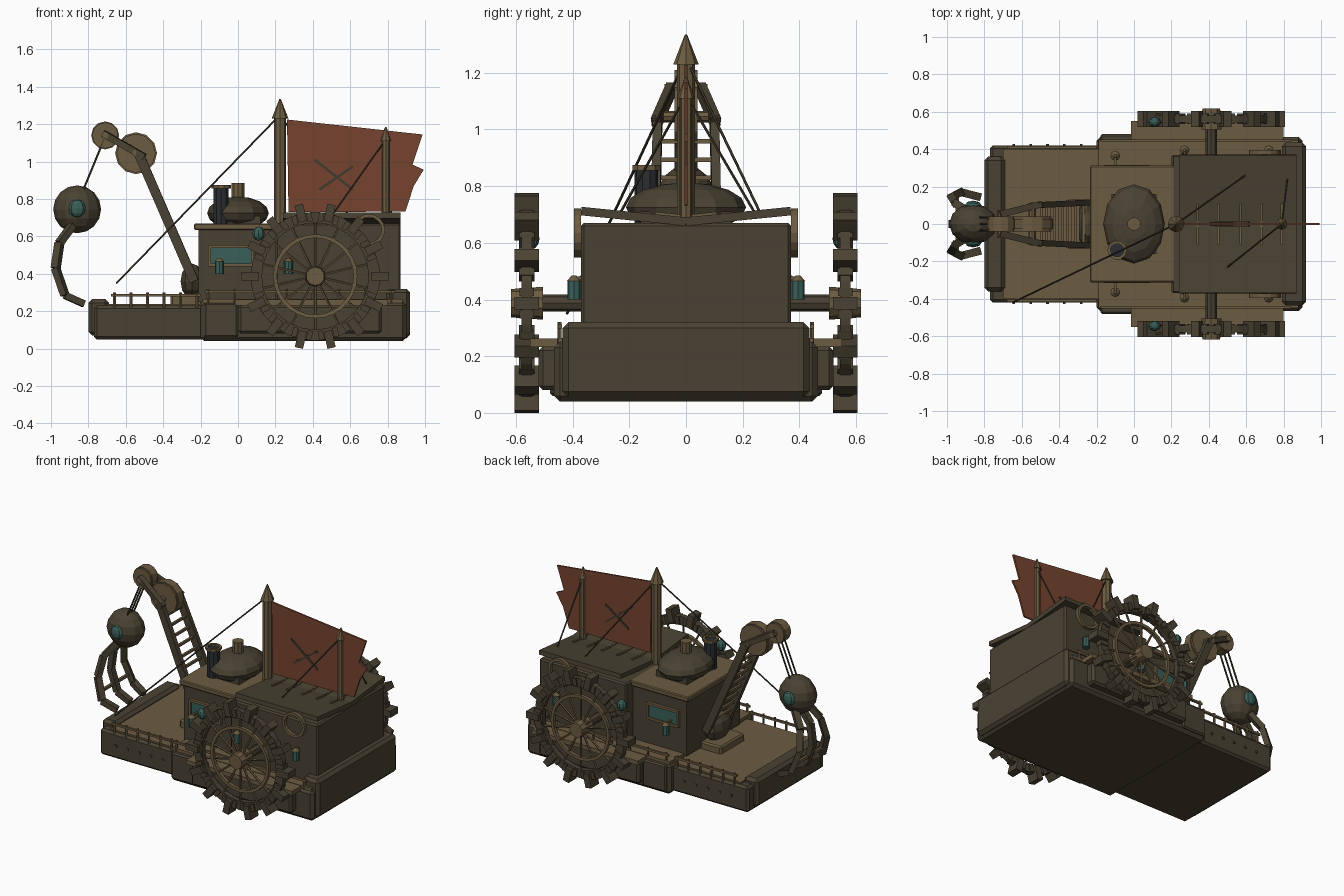
import bpy, bmesh, math
from mathutils import Vector, Matrix

if "Cube" in bpy.data.objects:
    bpy.data.objects.remove(bpy.data.objects["Cube"])

def material(name, c):
    m = bpy.data.materials.new(name)
    m.diffuse_color = (*c, 1)
    m.use_nodes = True
    m.node_tree.nodes["Principled BSDF"].inputs["Base Color"].default_value = m.diffuse_color
    return m

DARK = material("dark_plate", (0.068, 0.055, 0.033))
TAN = material("tan_brass", (0.150, 0.106, 0.053))
RUST = material("rust_cloth", (0.180, 0.056, 0.028))
TEAL = material("teal_glass", (0.042, 0.117, 0.100))
IRON = material("black_iron", (0.024, 0.027, 0.032))
ROPE = material("dark_rope", (0.055, 0.042, 0.026))

def finish(name, bm, mat, loc=(0, 0, 0), rot=None, bevel=0):
    bmesh.ops.recalc_face_normals(bm, faces=bm.faces)
    me = bpy.data.meshes.new(name)
    bm.to_mesh(me)
    bm.free()
    me.materials.append(mat)
    ob = bpy.data.objects.new(name, me)
    ob.matrix_world = Matrix.Translation(loc) @ (rot or Matrix())
    bpy.context.collection.objects.link(ob)
    if bevel:
        b = ob.modifiers.new("bevel", "BEVEL")
        b.width, b.segments = bevel, 1
    return ob

def box(name, x, y, z, mat, bevel=0):
    bm = bmesh.new()
    size = Vector((x[1] - x[0], y[1] - y[0], z[1] - z[0]))
    bmesh.ops.create_cube(bm, size=1, matrix=Matrix.Diagonal((*size, 1)))
    return finish(name, bm, mat, ((x[0] + x[1]) / 2, (y[0] + y[1]) / 2, (z[0] + z[1]) / 2), None, bevel)

def aim(p, q):
    return (q - p).to_track_quat('Z', 'Y').to_matrix().to_4x4()

def beam(name, p, q, w, d, mat, bevel=0):
    p, q = Vector(p), Vector(q)
    bm = bmesh.new()
    bmesh.ops.create_cube(bm, size=1, matrix=Matrix.Diagonal((w, d, (q - p).length, 1)))
    return finish(name, bm, mat, (p + q) / 2, aim(p, q), bevel)

def rod(name, p, q, r, mat, n=6, r2=None):
    p, q = Vector(p), Vector(q)
    bm = bmesh.new()
    bmesh.ops.create_cone(bm, cap_ends=True, segments=n, radius1=r, radius2=r if r2 is None else r2,
                          depth=(q - p).length)
    return finish(name, bm, mat, (p + q) / 2, aim(p, q))

def ball(name, c, rad, mat, n=10, m=6):
    bm = bmesh.new()
    bmesh.ops.create_uvsphere(bm, u_segments=n, v_segments=m, radius=1, matrix=Matrix.Diagonal((*rad, 1)))
    return finish(name, bm, mat, c)

def ring(name, c, r0, r1, h, n, mat):
    # rectangular hoop around the y axis
    bm = bmesh.new()
    prof = [(r0, -h), (r1, -h), (r1, h), (r0, h)]
    loops = [[bm.verts.new((r * math.cos(a), y, r * math.sin(a))) for r, y in prof]
             for a in (2 * math.pi * i / n for i in range(n))]
    for i in range(n):
        A, B = loops[i], loops[(i + 1) % n]
        for k in range(4):
            bm.faces.new((A[k], A[(k + 1) % 4], B[(k + 1) % 4], B[k]))
    return finish(name, bm, mat, c)

# Hull
box("front_barge", (-0.77, -0.17), (-0.42, 0.42), (0.05, 0.23), DARK, 0.015)
box("front_deck", (-0.7, -0.18), (-0.4, 0.4), (0.225, 0.24), TAN)
box("bow_beam", (-0.8, -0.69), (-0.36, 0.36), (0.07, 0.265), DARK, 0.02)
box("main_hull", (-0.2, 0.9), (-0.465, 0.465), (0.04, 0.25), DARK, 0.02)
box("main_deck", (-0.19, 0.88), (-0.45, 0.45), (0.245, 0.265), TAN)
box("stern_beam", (0.79, 0.92), (-0.435, 0.435), (0.055, 0.32), DARK, 0.02)

# Deckhouses and roofs
box("cabin", (-0.21, 0.24), (-0.295, 0.295), (0.25, 0.64), DARK)
box("cabin_roof", (-0.235, 0.235), (-0.312, 0.312), (0.635, 0.67), TAN, 0.006)
box("rear_house", (0.2, 0.87), (-0.37, 0.37), (0.25, 0.67), DARK, 0.01)
for s in (-1, 1):
    beam("roof_panel", (0.555, 0, 0.675), (0.555, s * 0.37, 0.712), 0.63, 0.03, DARK)
for x in (0.34, 0.45, 0.57, 0.68, 0.79):
    for s in (-1, 1):
        beam("roof_batten", (x, s * 0.01, 0.693), (x, s * 0.11, 0.704), 0.012, 0.012, TAN)

# Boiler dome and chimney
ball("boiler_dome", (0, 0, 0.725), (0.165, 0.212, 0.088), DARK, 12, 8)
box("dome_base", (-0.12, 0.12), (-0.16, 0.16), (0.66, 0.71), DARK)
rod("dome_cap", (0, 0, 0.79), (0, 0, 0.885), 0.036, TAN, 10)
rod("chimney", (-0.09, -0.14, 0.66), (-0.09, -0.14, 0.86), 0.042, IRON, 10)
rim = ring("chimney_rim", (0, 0, 0), 0.036, 0.052, 0.009, 10, TAN)
rim.matrix_world = Matrix.Translation((-0.09, -0.14, 0.865)) @ Matrix.Rotation(math.pi / 2, 4, 'X')

# Masts, sail and patches
for x, r, z0, z1, z2 in ((0.225, 0.032, 0.66, 1.23, 1.335), (0.79, 0.022, 0.67, 1.11, 1.185)):
    rod("mast", (x, 0, z0), (x, 0, z1), r, TAN, 8)
    rod("mast_tip", (x, 0, z1), (x, 0, z2), r * 1.4, TAN, 8, 0.004)
sail = [(0.262, 1.225), (0.987, 1.145), (0.933, 0.984), (0.993, 0.957), (0.94, 0.87), (0.895, 0.733), (0.27, 0.73)]
bm = bmesh.new()
face = bm.faces.new([bm.verts.new((x, -0.006, z)) for x, z in sail])
ext = bmesh.ops.extrude_face_region(bm, geom=[face])
bmesh.ops.translate(bm, vec=(0, 0.012, 0), verts=[v for v in ext["geom"] if isinstance(v, bmesh.types.BMVert)])
finish("sail", bm, RUST)
for s in (-1, 1):
    beam("sail_stitch", (0.41, s * 0.007, 1.01), (0.615, s * 0.007, 0.85), 0.008, 0.014, ROPE)
    beam("sail_stitch", (0.435, s * 0.009, 0.85), (0.615, s * 0.009, 0.975), 0.008, 0.014, ROPE)

# Rigging
for p, q in (((0.225, 0, 1.25), (-0.65, -0.42, 0.35)), ((0.225, 0, 1.25), (0.595, 0.26, 0.71)),
             ((0.79, 0, 1.12), (0.5, -0.23, 0.71)), ((0.79, 0, 1.12), (0.82, 0.24, 0.71))):
    rod("rigging", p, q, 0.005, ROPE, 5)

# Everything doubled on port and starboard
WX, WZ, N = 0.413, 0.387, 14
for s in (-1, 1):
    Y = lambda v: (min(s * v[0], s * v[1]), max(s * v[0], s * v[1]))
    box("side_plate", (-0.18, 0.0), Y((0.44, 0.48)), (0.06, 0.245), DARK, 0.01)
    box("wheel_sponson", (0.0, 0.77), Y((0.44, 0.52)), (0.08, 0.235), DARK, 0.015)
    box("wheel_platform", (-0.015, 0.8), Y((0.44, 0.55)), (0.232, 0.262), TAN)
    # rivets
    for i in range(6):
        box("rivet", (-0.65 + i * 0.09, -0.635 + i * 0.09), Y((0.415, 0.427)), (0.135, 0.15), DARK)
    # railings
    for x0, x1, y, z in ((-0.68, -0.2, 0.41, 0.285), (-0.18, 0.84, 0.445, 0.305)):
        beam("rail", (x0, s * y, z), (x1, s * y, z), 0.014, 0.014, TAN)
        n = 6 if x0 < -0.5 else 8
        for i in range(n):
            x = x0 + 0.02 + (x1 - x0 - 0.04) * i / (n - 1)
            rod("rail_post", (x, s * y, 0.22), (x, s * y, z + 0.015), 0.008, TAN, 5)
    # window and frame
    box("window", (-0.145, 0.07), Y((0.29, 0.305)), (0.455, 0.54), TEAL)
    for z in (0.447, 0.547):
        box("window_frame", (-0.16, 0.085), Y((0.29, 0.315)), (z - 0.008, z + 0.008), TAN)
    for x in (-0.152, 0.078):
        box("window_frame", (x - 0.008, x + 0.008), Y((0.29, 0.315)), (0.44, 0.555), TAN)
    # lanterns
    for x, y0, y in ((-0.1, 0.29, 0.365), (0.27, 0.36, 0.395), (0.72, 0.36, 0.395)):
        beam("lantern_arm", (x, s * y0, 0.475), (x, s * y, 0.475), 0.012, 0.012, TAN)
        rod("lantern", (x, s * y, 0.40), (x, s * y, 0.465), 0.024, TEAL, 8)
        rod("lantern_cap", (x, s * y, 0.465), (x, s * y, 0.485), 0.026, TAN, 8, 0.008)
    # hoop hung on the rear house
    ring("wall_hoop", (0.7, s * 0.383, 0.635), 0.068, 0.086, 0.012, 16, TAN)
    # paddle wheel
    cy = s * 0.562
    ring("wheel_rim", (WX, cy, WZ), 0.285, 0.345, 0.018, N * 2, DARK)
    ring("wheel_hoop", (WX, cy, WZ), 0.205, 0.225, 0.012, 28, TAN)
    rod("wheel_axle", (WX, s * 0.36, WZ), (WX, cy, WZ), 0.03, DARK, 8)
    rod("wheel_hub", (WX, s * 0.505, WZ), (WX, s * 0.618, WZ), 0.058, TAN, 10, 0.05)
    for i in range(N):
        a = 2 * math.pi * i / N
        d = Vector((math.sin(a), 0, math.cos(a)))
        c = Vector((WX, cy, WZ))
        rod("wheel_spoke", c + d * 0.04, c + d * 0.3, 0.007, TAN, 5)
        a += math.pi / N
        d = Vector((math.sin(a), 0, math.cos(a)))
        beam("wheel_paddle", c + d * 0.3, c + d * 0.393, 0.086, 0.045, DARK)
        t = Vector((d.z, 0, -d.x))
        for k in (-1, 1):
            beam("rim_clamp", c + d * 0.315 + t * (0.04 * k - 0.014), c + d * 0.315 + t * (0.04 * k + 0.014),
                 0.055, 0.05, DARK)
    ball("wheel_lamp", (0.11, s * 0.545, 0.615), (0.033, 0.028, 0.038), TEAL, 8, 6)
    # crane ladder beams and jib arms
    beam("crane_beam", (-0.235, s * 0.115, 0.36), (-0.53, s * 0.1, 1.04), 0.032, 0.05, DARK)
    beam("jib_arm", (-0.5, s * 0.105, 1.025), (-0.72, s * 0.05, 1.15), 0.036, 0.035, DARK)
    ball("grab_eye", (-0.86, s * 0.1, 0.75), (0.045, 0.025, 0.048), TEAL, 8, 6)

# Crane base, rungs, pulleys
box("crane_footing", (-0.36, -0.19), (-0.13, 0.13), (0.23, 0.29), TAN, 0.01)
ball("crane_turret", (-0.245, 0, 0.36), (0.065, 0.125, 0.095), DARK, 10, 6)
for i in range(9):
    t = 0.12 + i * 0.095
    x, z = -0.235 - 0.295 * t, 0.36 + 0.68 * t
    beam("crane_rung", (x, -0.105, z), (x, 0.105, z), 0.016, 0.016, TAN)
for x, z, r, h in ((-0.545, 1.045, 0.112, 0.04), (-0.71, 1.14, 0.075, 0.04)):
    rod("pulley", (x, -h, z), (x, h, z), r * 0.93, TAN, 12)
    ring("pulley_rim", (x, 0, z), r * 0.85, r, h * 0.7, 12, TAN)
    rod("pulley_pin", (x, -0.1 * r / 0.1, z), (x, 0.1 * r / 0.1, z), 0.02, TAN, 8)
for y in (-0.035, 0, 0.035):
    rod("grab_cable", (-0.715, y, 1.12), (-0.83, y, 0.84), 0.006, ROPE, 5)

# Grab ball with three jointed claws
ball("grab_ball", (-0.86, 0, 0.745), (0.128, 0.108, 0.128), DARK, 12, 8)
path = [(-0.885, 0.66), (-0.955, 0.565), (-0.975, 0.43), (-0.925, 0.285), (-0.825, 0.24)]
spread = (0.4, 0.65, 0.85, 1.0, 0.85)
for k in (-1, 0, 1):
    pts = [Vector((x, k * 0.17 * f, z)) for (x, z), f in zip(path, spread)]
    for p, q in zip(pts, pts[1:]):
        beam("claw_link", p, q, 0.042, 0.036, DARK)
beam("claw_bar", (-0.945, -0.165, 0.34), (-0.945, 0.165, 0.34), 0.018, 0.018, TAN)
